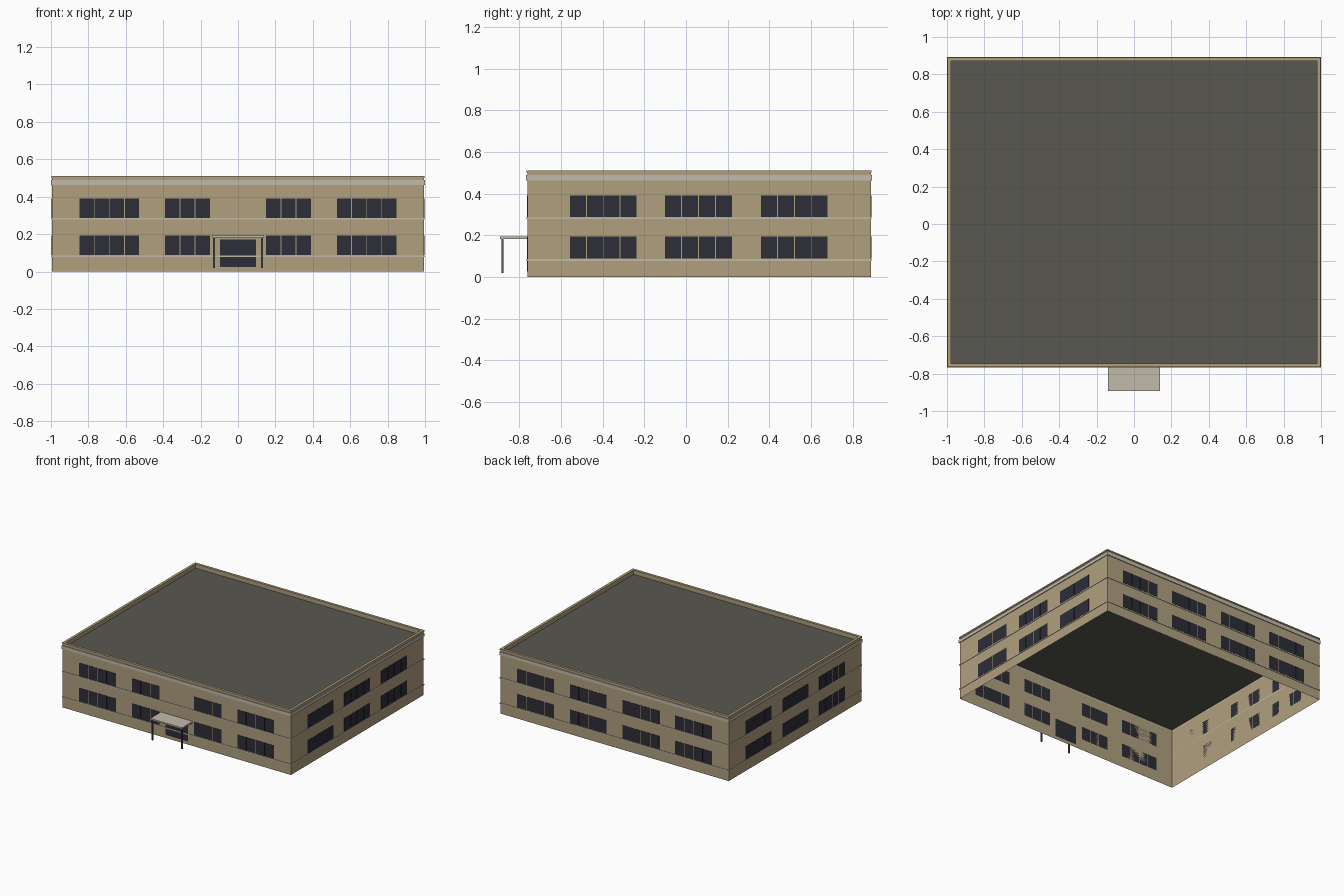
import bpy
import bmesh
from mathutils import Vector

cube = bpy.data.objects.get("Cube")
if cube:
    bpy.data.objects.remove(cube, do_unlink=True)


def material(name, rgb):
    m = bpy.data.materials.new(name)
    m.use_nodes = True
    m.diffuse_color = (*rgb, 1)
    bsdf = m.node_tree.nodes["Principled BSDF"]
    bsdf.inputs["Base Color"].default_value = (*rgb, 1)
    bsdf.inputs["Roughness"].default_value = 0.9
    return m


TAN = material("tan_wall", (0.44, 0.35, 0.21))
ROOF = material("roof_grey", (0.1, 0.097, 0.08))
TRIM = material("pale_trim", (0.54, 0.5, 0.41))
GLASS = material("dark_glass", (0.026, 0.026, 0.038))
METAL = material("post_grey", (0.09, 0.09, 0.085))

# Wall footprint
HX, Y0, Y1 = 0.994, -0.761, 0.887
ROOF_Z, TOP = 0.477, 0.51


def finish(name, bm, mat):
    mesh = bpy.data.meshes.new(name)
    bm.to_mesh(mesh)
    bm.free()
    mesh.materials.append(mat)
    obj = bpy.data.objects.new(name, mesh)
    bpy.context.collection.objects.link(obj)
    return obj


def add_box(bm, lo, hi):
    lo, hi = Vector(lo), Vector(hi)
    verts = bmesh.ops.create_cube(bm, size=1)["verts"]
    for v in verts:
        v.co = (lo + hi) / 2 + v.co * (hi - lo)


def box(name, lo, hi, mat):
    bm = bmesh.new()
    add_box(bm, lo, hi)
    return finish(name, bm, mat)


def outline(bm, out, z):
    return [bm.verts.new((x, y, z)) for x, y in (
        (-HX - out, Y0 - out), (HX + out, Y0 - out),
        (HX + out, Y1 + out), (-HX - out, Y1 + out))]


def ring(name, profile, mat, closed=True):
    """Sweep (outset, z) points around the footprint."""
    bm = bmesh.new()
    loops = [outline(bm, out, z) for out, z in profile]
    pairs = list(zip(loops, loops[1:]))
    if closed:
        pairs.append((loops[-1], loops[0]))
    for a, b in pairs:
        for i in range(4):
            j = (i + 1) % 4
            bm.faces.new((a[i], a[j], b[j], b[i]))
    return finish(name, bm, mat)


def band(name, inner, outer, z0, z1, mat):
    return ring(name, [(outer, z0), (outer, z1), (inner, z1), (inner, z0)], mat)


# Shell, open underneath, with a flat roof inside the parapet
ring("walls", [(0, 0), (0, TOP - 0.01)], TAN, closed=False)
bm = bmesh.new()
bm.faces.new(outline(bm, 0, ROOF_Z))
finish("roof", bm, ROOF)
ring("parapet_inside", [(-0.016, TOP - 0.005), (-0.016, ROOF_Z)], TAN, closed=False)
band("parapet_coping", -0.016, 0.004, TOP - 0.01, TOP, TAN)

# Horizontal trim
band("cornice", 0, 0.006, 0.463, 0.488, TRIM)
band("upper_sill_band", 0, 0.004, 0.277, 0.285, TRIM)
band("lower_sill_band", 0, 0.004, 0.077, 0.085, TRIM)

# Windows: rows of separate panes on every wall
PITCH, GAP, THICK = 0.081, 0.004, 0.002
FLOORS = {"lower": (0.089, 0.193), "upper": (0.287, 0.391)}


def windows(side, groups):
    for floor, (z0, z1) in FLOORS.items():
        bm = bmesh.new()
        for centre, count in groups:
            for i in range(count):
                mid = centre + (i - (count - 1) / 2) * PITCH
                a, b = mid - (PITCH - GAP) / 2, mid + (PITCH - GAP) / 2
                if side in ("front", "back"):
                    wall, d = (Y0, -THICK) if side == "front" else (Y1, THICK)
                    add_box(bm, (a, min(wall, wall + d), z0), (b, max(wall, wall + d), z1))
                else:
                    wall, d = (HX, THICK) if side == "left" else (-HX, -THICK)
                    add_box(bm, (min(wall, wall + d), a, z0), (max(wall, wall + d), b, z1))
        finish(f"{side}_{floor}_windows", bm, GLASS)


windows("front", [(-0.688, 4), (-0.27, 3), (0.27, 3), (0.688, 4)])
windows("back", [(-0.688, 4), (-0.229, 4), (0.229, 4), (0.688, 4)])
for side in ("left", "right"):
    windows(side, [(-0.397, 4), (0.06, 4), (0.52, 4)])

# Entrance
box("entrance_door", (-0.097, Y0 - THICK, 0.025), (0.097, Y0, 0.17), GLASS)
box("canopy", (-0.138, -0.893, 0.181), (0.138, Y0, 0.193), TRIM)
for name, x in (("left_post", 0.129), ("right_post", -0.129)):
    box(name, (x - 0.005, -0.885, 0.02), (x + 0.005, -0.875, 0.181), METAL)
